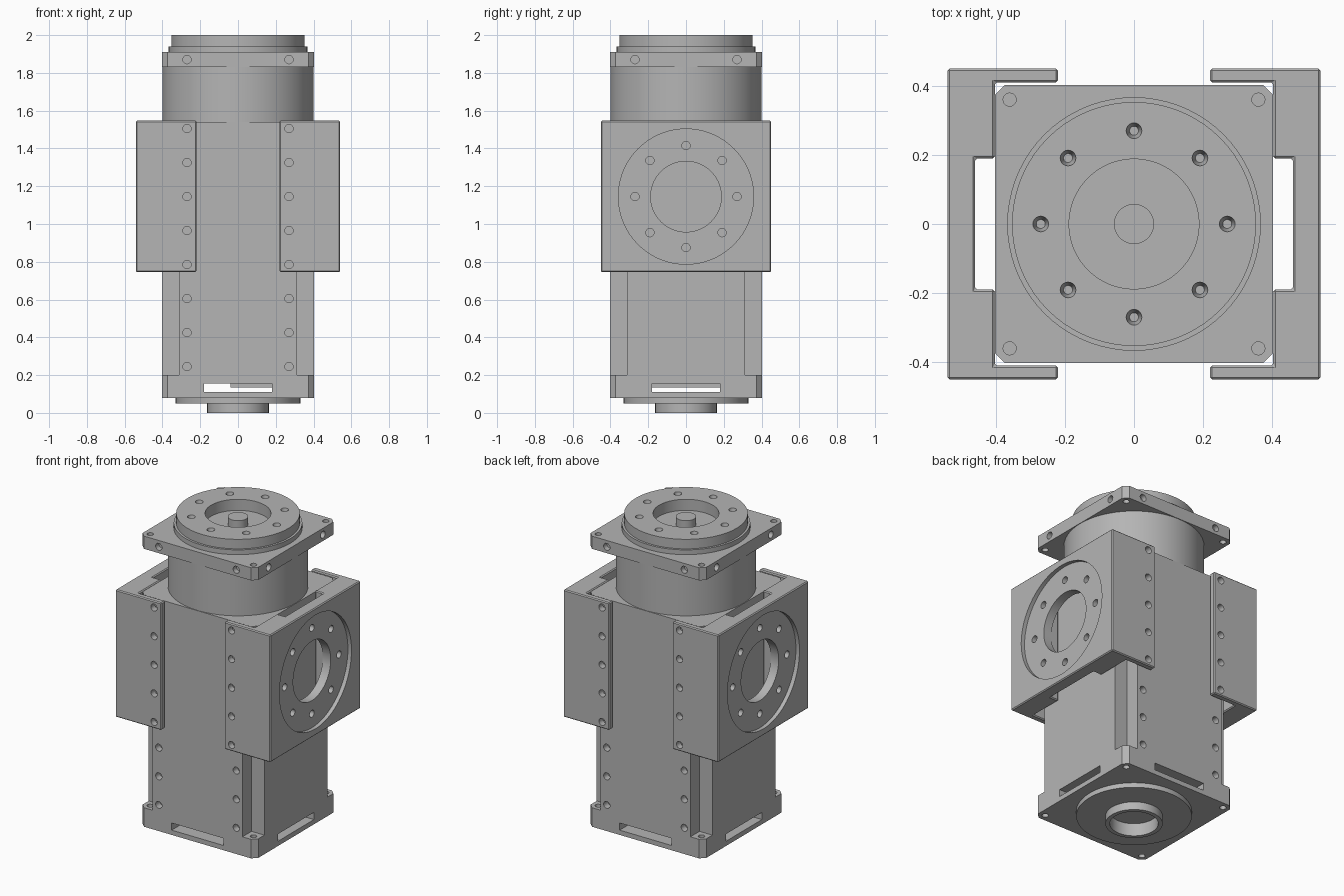
import bpy, bmesh, math
from mathutils import Vector, Matrix

if "Cube" in bpy.data.objects:
    bpy.data.objects.remove(bpy.data.objects["Cube"])

grey = bpy.data.materials.new("machined grey")
grey.use_nodes = True
COLOUR = (0.46, 0.46, 0.46, 1)
grey.diffuse_color = COLOUR
grey.node_tree.nodes["Principled BSDF"].inputs["Base Color"].default_value = COLOUR

SIGNS = (-1, 1)
CORNERS = [(x, y) for x in SIGNS for y in SIGNS]
HALF = 0.403        # half width of the body
BOLT_X = 0.27       # bolt rows and bolt circles
BOLT_R = 0.022


def prism(bm, points, z0, z1):
    """Upright solid from a counter-clockwise outline."""
    low = [bm.verts.new((x, y, z0)) for x, y in points]
    high = [bm.verts.new((x, y, z1)) for x, y in points]
    bm.faces.new(low[::-1])
    bm.faces.new(high)
    for i in range(len(low)):
        j = (i + 1) % len(low)
        bm.faces.new((low[i], low[j], high[j], high[i]))


def box(bm, x, y, z0, z1):
    prism(bm, [(x[0], y[0]), (x[1], y[0]), (x[1], y[1]), (x[0], y[1])], z0, z1)


def cylinder(bm, start, end, radius, sides=72, end_radius=None):
    a, b = Vector(start), Vector(end)
    turn = (b - a).to_track_quat('Z', 'Y').to_matrix().to_4x4()
    bmesh.ops.create_cone(bm, cap_ends=True, segments=sides, radius1=radius,
                          radius2=end_radius or radius, depth=(b - a).length,
                          matrix=Matrix.Translation((a + b) / 2) @ turn)


def bolt(bm, start, end):
    cylinder(bm, start, end, BOLT_R, 20)


def part(name, bm):
    mesh = bpy.data.meshes.new(name)
    bmesh.ops.recalc_face_normals(bm, faces=bm.faces)
    bm.to_mesh(mesh)
    bm.free()
    mesh.materials.append(grey)
    obj = bpy.data.objects.new(name, mesh)
    bpy.context.collection.objects.link(obj)
    return obj


def apply(obj, modifier):
    bpy.ops.object.select_all(action='DESELECT')
    bpy.context.view_layer.objects.active = obj
    obj.select_set(True)
    bpy.ops.object.modifier_apply(modifier=modifier.name)


def cut(obj, bm):
    cutter = part("cutter", bm)
    cutter.hide_render = True
    mod = obj.modifiers.new("cut", 'BOOLEAN')
    mod.operation, mod.solver, mod.object = 'DIFFERENCE', 'EXACT', cutter
    apply(obj, mod)
    bpy.data.objects.remove(cutter)


def smooth(obj):
    bpy.ops.object.select_all(action='DESELECT')
    bpy.context.view_layer.objects.active = obj
    obj.select_set(True)
    bpy.ops.object.shade_smooth_by_angle(angle=math.radians(30))


def turned(name, z0, z1, radius):
    bm = bmesh.new()
    cylinder(bm, (0, 0, z0), (0, 0, z1), radius)
    return part(name, bm)


def square_plate(name, z0, z1, chamfer=0.03):
    h, c = HALF, HALF - chamfer
    bm = bmesh.new()
    prism(bm, [(c, -h), (h, -c), (h, c), (c, h), (-c, h), (-h, c), (-h, -c), (-c, -h)], z0, z1)
    return part(name, bm)


def corner_holes(obj, z0, z1):
    bm = bmesh.new()
    for x, y in CORNERS:
        cylinder(bm, (x * 0.36, y * 0.36, z0), (x * 0.36, y * 0.36, z1), 0.019, 20)
    cut(obj, bm)


# Base plate with corner holes and crossing slots
base = square_plate("base_plate", 0.08, 0.2)
corner_holes(base, 0.07, 0.21)
for x, y in ((0.18, 0.5), (0.5, 0.18)):
    bm = bmesh.new()
    box(bm, (-x, x), (-y, y), 0.11, 0.155)
    cut(base, bm)
bm = bmesh.new()
box(bm, (-0.04, 0.18), (-0.18, 0.18), 0.135, 0.156)
inner = part("inner_block", bm)

# Round boss and hollow spigot under the base
boss = turned("bottom_boss", 0.05, 0.08, 0.33)
spigot = turned("bottom_spigot", 0, 0.06, 0.163)
for obj in (boss, spigot):
    bm = bmesh.new()
    cylinder(bm, (0, 0, -0.1), (0, 0, 0.2), 0.138)
    cut(obj, bm)

# Body column with square corner recesses
n = 0.313
bm = bmesh.new()
prism(bm, [(n, -HALF), (n, -n), (HALF, -n), (HALF, n), (n, n), (n, HALF),
           (-n, HALF), (-n, n), (-HALF, n), (-HALF, -n), (-n, -n), (-n, -HALF)], 0.2, 1.45)
column = part("body_column", bm)
bm = bmesh.new()
for x, y in CORNERS:
    for i in range(7):
        z = 0.245 + 0.18 * i
        bolt(bm, (x * BOLT_X, y * 0.36, z), (x * BOLT_X, y * 0.5, z))
cut(column, bm)
cap = square_plate("body_cap", 1.45, 1.54)

# Neck and upper flange
neck = turned("neck", 1.54, 1.83, 0.4)
flange = square_plate("upper_flange", 1.83, 1.91)
corner_holes(flange, 1.8, 1.95)
bm = bmesh.new()
for x, y in CORNERS:
    bolt(bm, (x * BOLT_X, y * 0.37, 1.87), (x * BOLT_X, y * 0.5, 1.87))
    bolt(bm, (x * 0.37, y * BOLT_X, 1.87), (x * 0.5, y * BOLT_X, 1.87))
cut(flange, bm)

# Output disc with central recess, pin and bolt circle
collar = turned("output_collar", 1.91, 1.94, 0.367)
disc = turned("output_disc", 1.92, 2.0, 0.353)
for obj in (collar, disc):
    bm = bmesh.new()
    cylinder(bm, (0, 0, 1.93), (0, 0, 2.1), 0.188)
    cut(obj, bm)
bm = bmesh.new()
for i in range(8):
    a = i * math.pi / 4
    x, y = BOLT_X * math.cos(a), BOLT_X * math.sin(a)
    cylinder(bm, (x, y, 1.955), (x, y, 2.01), 0.013, 20, 0.025)
cut(disc, bm)
pin = turned("output_pin", 1.925, 1.98, 0.058)

# C-shaped brackets clamped on both sides
brackets = []
for side, name in ((1, "left_bracket"), (-1, "right_bracket")):
    half = [(0.54, 0.45), (0.22, 0.45), (0.22, 0.41), (HALF, 0.41), (HALF, 0.19), (0.46, 0.19)]
    outline = half + [(x, -y) for x, y in reversed(half)]
    bm = bmesh.new()
    prism(bm, [(side * x, side * y) for x, y in outline], 0.745, 1.547)
    bracket = part(name, bm)
    bevel = bracket.modifiers.new("edge", 'BEVEL')
    bevel.width, bevel.segments = 0.006, 1
    apply(bracket, bevel)

    # shallow round seat, then through hole and bolt holes
    mid = 1.145
    bm = bmesh.new()
    cylinder(bm, (side * 0.515, 0, mid), (side * 0.6, 0, mid), 0.358)
    cut(bracket, bm)
    bm = bmesh.new()
    cylinder(bm, (side * 0.44, 0, mid), (side * 0.56, 0, mid), 0.187)
    for i in range(8):
        a = i * math.pi / 4
        y, z = BOLT_X * math.cos(a), mid + BOLT_X * math.sin(a)
        bolt(bm, (side * 0.475, y, z), (side * 0.53, y, z))
    for y in SIGNS:
        for i in range(5):
            z = 0.785 + 0.18 * i
            bolt(bm, (side * BOLT_X, y * 0.406, z), (side * BOLT_X, y * 0.5, z))
    cut(bracket, bm)
    brackets.append(bracket)

for obj in [base, inner, boss, spigot, column, cap, neck, flange, collar, disc, pin] + brackets:
    smooth(obj)
